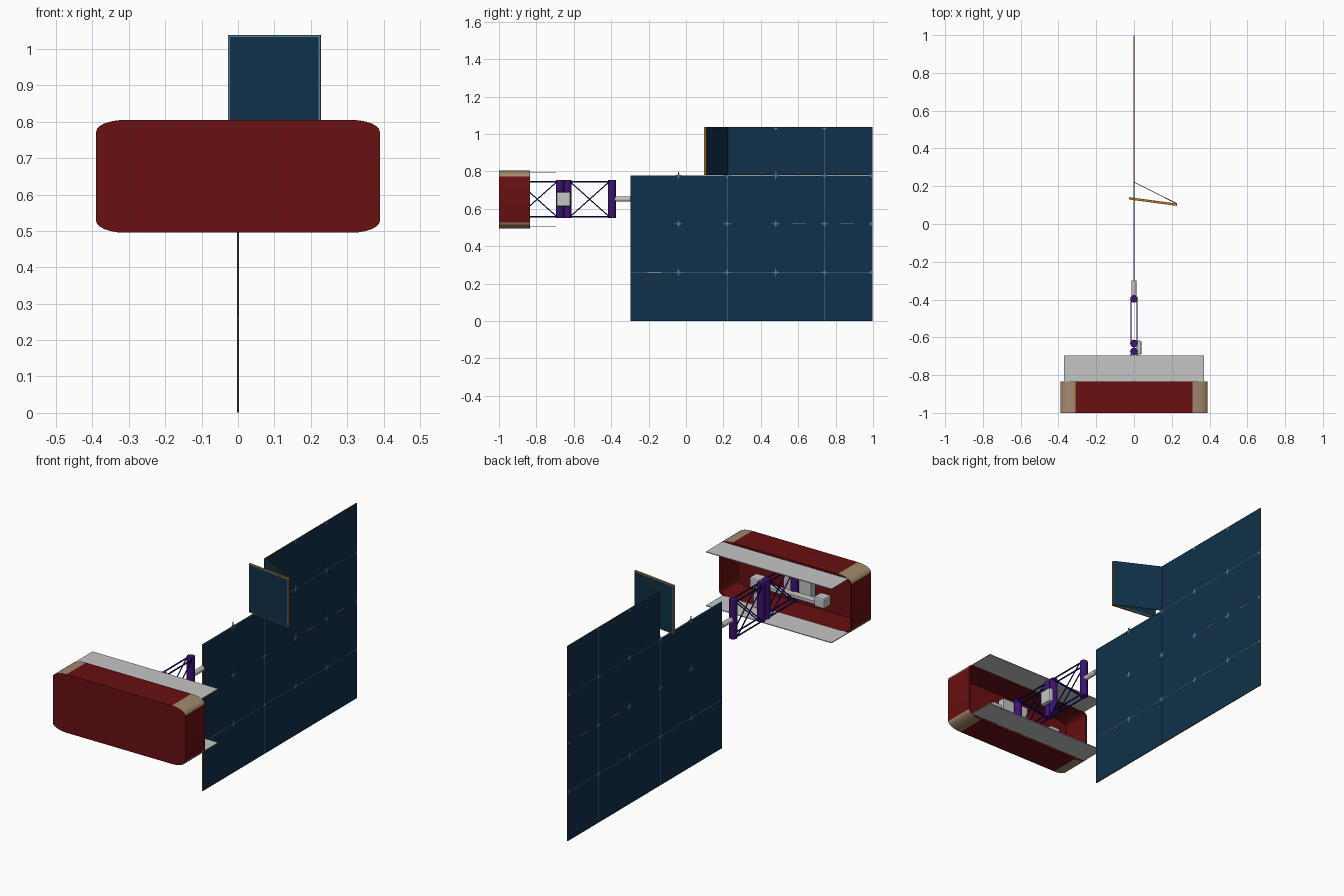
import bpy, bmesh, math
from mathutils import Vector, Matrix

if "Cube" in bpy.data.objects:
    bpy.data.objects.remove(bpy.data.objects["Cube"])


def material(name, rgb):
    m = bpy.data.materials.new(name)
    m.diffuse_color = (*rgb, 1)
    m.use_nodes = True
    m.node_tree.nodes["Principled BSDF"].inputs["Base Color"].default_value = m.diffuse_color
    return m


RED = material("dark red", (0.14, 0.005, 0.006))
TAN = material("tan", (0.36, 0.25, 0.15))
GREY = material("light grey", (0.56, 0.56, 0.56))
PURPLE = material("purple", (0.045, 0.006, 0.17))
NAVY = material("navy blue", (0.003, 0.003, 0.20))
CELL = material("solar blue", (0.005, 0.03, 0.068))
TEAL = material("teal", (0.08, 0.20, 0.28))
ORANGE = material("orange edge", (0.52, 0.18, 0.01))


def finish(name, bm, mats, smooth=False):
    bmesh.ops.recalc_face_normals(bm, faces=bm.faces)
    me = bpy.data.meshes.new(name)
    bm.to_mesh(me)
    bm.free()
    for m in mats:
        me.materials.append(m)
    ob = bpy.data.objects.new(name, me)
    bpy.context.collection.objects.link(ob)
    if smooth:
        bpy.context.view_layer.objects.active = ob
        ob.select_set(True)
        bpy.ops.object.shade_smooth_by_angle(angle=math.radians(35))
        ob.select_set(False)
    return ob


def add_box(bm, center, size, matrix=Matrix()):
    t = matrix @ Matrix.Translation(center) @ Matrix.Diagonal((*size, 1))
    return bmesh.ops.create_cube(bm, size=1, matrix=t)["verts"]


def box(name, center, size, mat, bevel=0):
    bm = bmesh.new()
    add_box(bm, center, size)
    if bevel:
        bmesh.ops.bevel(bm, geom=bm.edges[:], offset=bevel, segments=2,
                        affect='EDGES', profile=0.5)
    return finish(name, bm, [mat])


def add_rod(bm, a, b, r, sides=8):
    a, b = Vector(a), Vector(b)
    d = b - a
    t = Matrix.Translation((a + b) / 2) @ d.to_track_quat('Z', 'Y').to_matrix().to_4x4()
    bmesh.ops.create_cone(bm, cap_ends=True, segments=sides, radius1=r, radius2=r,
                          depth=d.length, matrix=t)


# Spacecraft body: rounded hollow shell, open at the back
def outline(hx, hz, ax, az, n=6):
    pts = []
    for sx, sz, start in ((1, 1, 0), (-1, 1, 90), (-1, -1, 180), (1, -1, 270)):
        for i in range(n + 1):
            a = math.radians(start + 90 * i / n)
            pts.append((sx * (hx - ax) + ax * math.cos(a), sz * (hz - az) + az * math.sin(a)))
    return pts


bm = bmesh.new()
outer, inner = outline(0.39, 0.155, 0.08, 0.033), outline(0.38, 0.146, 0.075, 0.029)
loops = [[bm.verts.new((x, y, z + 0.65)) for x, z in prof]
         for prof, y in ((outer, -1), (outer, -0.835), (inner, -0.835), (inner, -0.985))]
bm.faces.new(loops[0])
bm.faces.new(loops[3])
count = len(outer)
for k in range(3):
    for i in range(count):
        j = (i + 1) % count
        f = bm.faces.new((loops[k][i], loops[k][j], loops[k + 1][j], loops[k + 1][i]))
        # Outer corner curves are tan
        if k == 0 and i % 7 != 6:
            f.material_index = 1
finish("body_shell", bm, [RED, TAN], smooth=True)

# Flat flaps behind the body
for name, z in (("upper_flap", 0.793), ("lower_flap", 0.507)):
    box(name, (0, -0.765, z), (0.74, 0.14, 0.004), GREY)

# Equipment inside the body
box("inner_mount", (0, -0.955, 0.65), (0.16, 0.04, 0.2), GREY)
box("equipment_arm", (0, -0.88, 0.60), (0.36, 0.04, 0.015), GREY)
for s in (-1, 1):
    box("equipment_box", (s * 0.19, -0.875, 0.615), (0.06, 0.06, 0.055), GREY, 0.008)

# Folding mast: upright posts
for i, y in enumerate((-0.913, -0.674, -0.633, -0.396)):
    bm = bmesh.new()
    add_rod(bm, (0, y, 0.55), (0, y, 0.755), 0.0205, 12)
    finish("mast_post", bm, [PURPLE], smooth=True)

# Folding mast: rails and crossed braces
bm = bmesh.new()
LOW, HIGH = 0.558, 0.745
for y0, y1 in ((-0.9, -0.69), (-0.62, -0.41)):
    for x in (-0.016, 0.016):
        for za, zb, r in ((LOW, LOW, 0.004), (HIGH, HIGH, 0.004),
                          (LOW, HIGH, 0.003), (HIGH, LOW, 0.003)):
            add_rod(bm, (x, y0, za), (x, y1, zb), r, 6)
finish("mast_rails", bm, [NAVY])

# Hinge motor on the mast and the shaft to the array
box("hinge_motor", (0.027, -0.655, 0.652), (0.026, 0.074, 0.078), GREY, 0.008)
bm = bmesh.new()
add_rod(bm, (0, -0.385, 0.652), (0, -0.298, 0.652), 0.0135, 14)
finish("array_shaft", bm, [GREY], smooth=True)


# Solar panels: blue broad faces with orange edges
def panel(name, center, size, matrix=Matrix()):
    bm = bmesh.new()
    add_box(bm, center, size)
    bm.normal_update()
    for f in bm.faces:
        f.material_index = 0 if abs(f.normal.x) > 0.5 else 1
    bmesh.ops.transform(bm, matrix=matrix, verts=bm.verts)
    return finish(name, bm, [CELL, ORANGE])


panel("array_lower", (0, 0.35, 0.389), (0.004, 1.296, 0.778))
panel("array_upper", (0, 0.609, 0.909), (0.004, 0.778, 0.258))

# Seams and star-shaped joints on both faces of the array
bm = bmesh.new()
T = 0.0052


def star(y, z, r):
    w = 0.0045
    pts = [(r, 0), (w, w), (0, r), (-w, w), (-r, 0), (-w, -w), (0, -r), (w, -w)]
    for x in (-T / 2 - 0.0003, T / 2 + 0.0003):
        bm.faces.new([bm.verts.new((x, min(y + a, 0.998), min(z + b, 1.036)))
                      for a, b in pts])


for z in (0.26, 0.778):
    add_box(bm, (0, 0.35, z), (T, 1.296, 0.003))
add_box(bm, (0, 0.22, 0.39), (T, 0.003, 0.776))
add_box(bm, (0, 0.74, 0.519), (T, 0.003, 1.034))
for y in (-0.04, 0.22, 0.48, 0.74):
    for z in (0.26, 0.52, 0.778):
        star(y, z, 0.024)
for y in (0.48, 0.74):
    star(y, 1.03, 0.012)
for z in (0.26, 0.52, 0.778):
    star(0.99, z, 0.012)
finish("array_seams", bm, [TEAL])

# Small hinge strips on the array
bm = bmesh.new()
for y, z in ((-0.17, 0.26), (0.605, 0.52), (0.86, 0.52)):
    add_box(bm, (0, y, z), (0.0066, 0.07, 0.004))
finish("array_hinges", bm, [TAN])


# Two unfolding panels, placed between plan points
def between(a, b):
    d = Vector((b[0] - a[0], b[1] - a[1], 0))
    rot = Matrix.Rotation(math.atan2(-d.x, d.y), 4, 'Z')
    return Matrix.Translation((a[0], a[1], 0.909)) @ rot, d.length


m, length = between((0, 0.222), (0.226, 0.108))
panel("folding_panel_inner", (0, length / 2, 0), (0.004, length, 0.256), m)
m, length = between((0.228, 0.102), (-0.027, 0.136))
panel("folding_panel_outer", (0, length / 2, 0), (0.011, length, 0.258), m)

# Thin border around the outer folding panel
bm = bmesh.new()
for y in (0.003, length - 0.003):
    add_box(bm, (0, y, 0), (0.0122, 0.0055, 0.256), m)
for z in (-0.126, 0.126):
    add_box(bm, (0, length / 2, z), (0.0122, length - 0.002, 0.005), m)
finish("folding_panel_border", bm, [TEAL])
